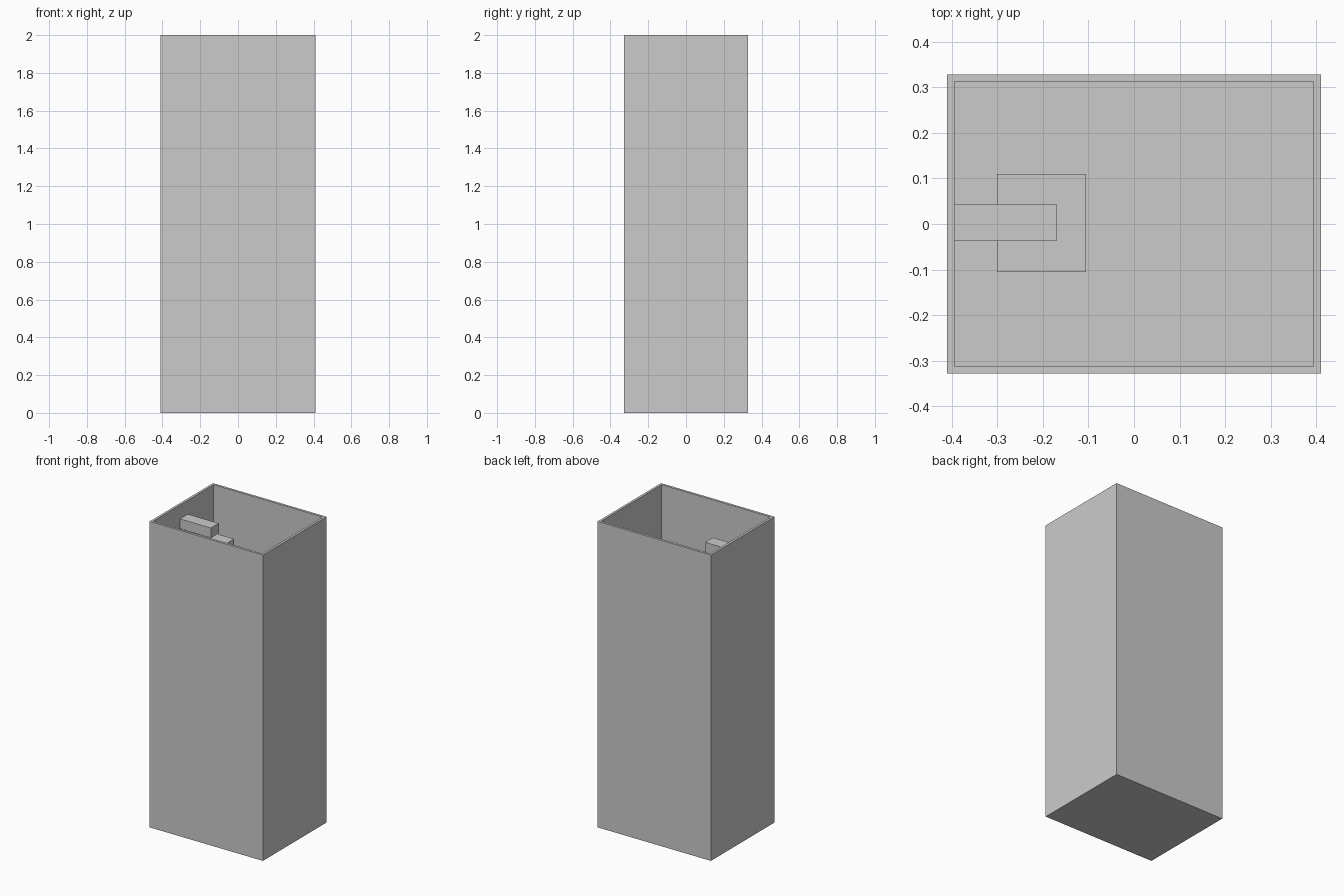
import bpy

if "Cube" in bpy.data.objects:
    bpy.data.objects.remove(bpy.data.objects["Cube"])

W, D, H, T = 0.41, 0.328, 2.0, 0.016   # half width, half depth, height, wall thickness


def box(name, x0, x1, y0, y1, z0, z1):
    """Flat-sided box between the given bounds."""
    bpy.ops.mesh.primitive_cube_add(size=1)
    o = bpy.context.object
    o.name = name
    o.data.name = name
    for v in o.data.vertices:
        v.co = (x1 if v.co.x > 0 else x0,
                y1 if v.co.y > 0 else y0,
                z1 if v.co.z > 0 else z0)
    return o


# Tall open-topped cabin: a cube without its lid, given inward thickness
cabin = box("cabin", -W, W, -D, D, 0, H)
bm_top = max(cabin.data.polygons, key=lambda p: p.center.z).index
import bmesh
bm = bmesh.new()
bm.from_mesh(cabin.data)
bm.faces.ensure_lookup_table()
bmesh.ops.delete(bm, geom=[bm.faces[bm_top]], context='FACES_ONLY')
bm.to_mesh(cabin.data)
bm.free()
shell = cabin.modifiers.new("walls", 'SOLIDIFY')
shell.thickness = T
shell.offset = -1
shell.use_even_offset = True

# Arm reaching out from the left wall
box("arm", -W + T, -0.17, -0.037, 0.044, 1.845, 1.91)

# Square spray head below the arm
box("spray_head", -0.30, -0.105, -0.105, 0.11, 1.76, 1.80)
